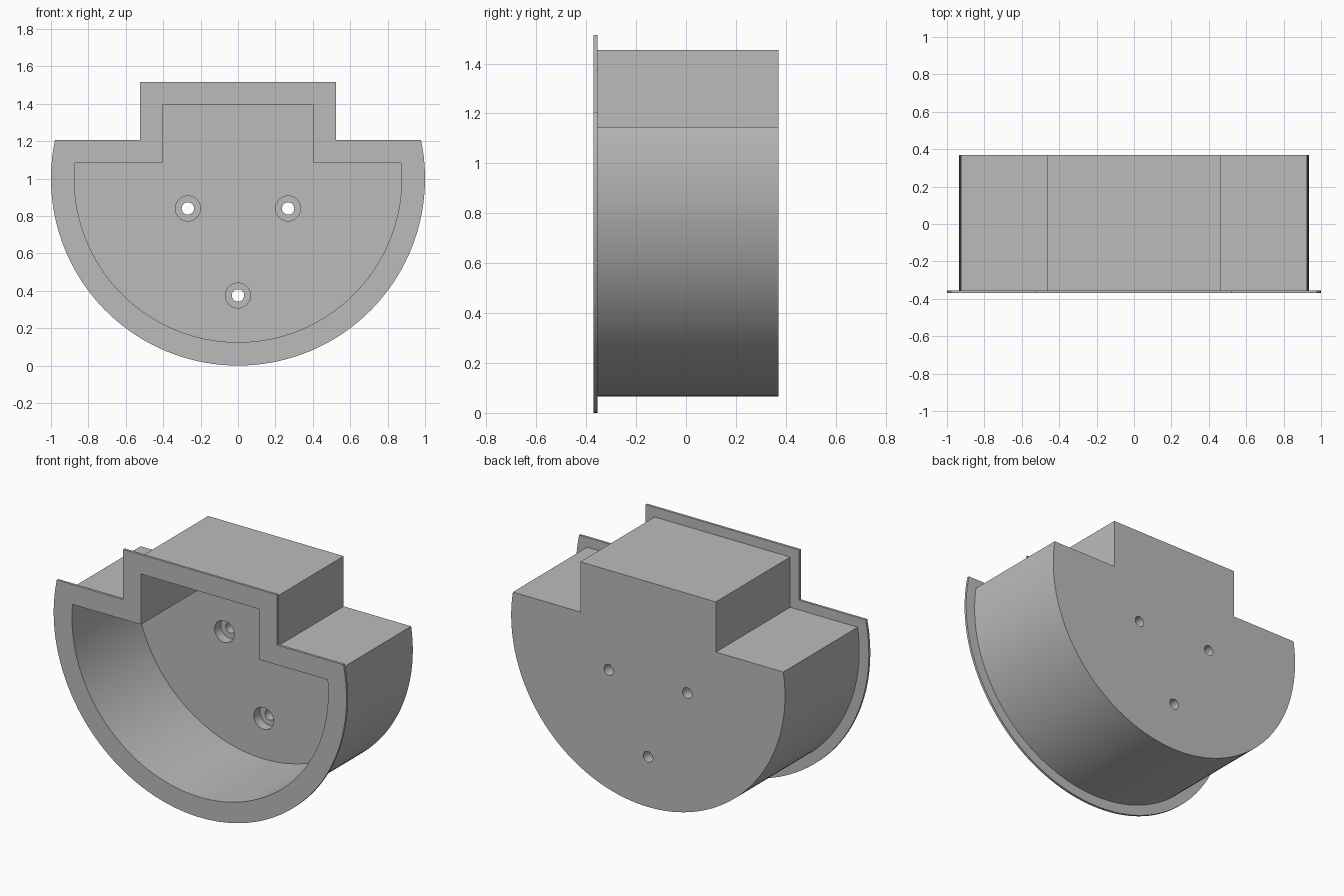
import bpy, bmesh, math

cube = bpy.data.objects.get("Cube")
if cube:
    bpy.data.objects.remove(cube, do_unlink=True)

FRONT, BACK, FLOOR = -0.37, 0.37, 0.25
ARC_STEPS = 80

grey = bpy.data.materials.new("plain grey")
grey.use_nodes = True
colour = (0.5, 0.5, 0.5, 1)
grey.diffuse_color = colour
grey.node_tree.nodes["Principled BSDF"].inputs["Base Color"].default_value = colour


def outline(radius, shelf, half_tab, top):
    """Round bowl cut off at the shelf, with a square tab on top."""
    start = math.asin((shelf - 1) / radius)
    sweep = math.pi + 2 * start
    pts = []
    for i in range(ARC_STEPS + 1):
        a = start - sweep * i / ARC_STEPS
        pts.append((radius * math.cos(a), 1 + radius * math.sin(a)))
    return pts + [(-half_tab, shelf), (-half_tab, top), (half_tab, top), (half_tab, shelf)]


def loft(bm, rings):
    """Join matching rings of vertices into a closed shell."""
    for a, b in zip(rings, rings[1:]):
        for i in range(len(a)):
            j = (i + 1) % len(a)
            bm.faces.new((a[i], a[j], b[j], b[i]))
    bm.faces.new(rings[0])
    bm.faces.new(rings[-1])


def make_object(name, bm):
    bmesh.ops.recalc_face_normals(bm, faces=bm.faces)
    mesh = bpy.data.meshes.new(name)
    bm.to_mesh(mesh)
    bm.free()
    mesh.materials.append(grey)
    obj = bpy.data.objects.new(name, mesh)
    bpy.context.collection.objects.link(obj)
    return obj


# Flanged box: cavity, front lip and outer walls in one shell
cavity = outline(0.875, 1.083, 0.403, 1.395)
body = outline(0.935, 1.145, 0.463, 1.455)
flange = outline(1.0, 1.205, 0.525, 1.515)
lip_back = FRONT + 0.015
bm = bmesh.new()
sections = [(cavity, FLOOR), (cavity, FRONT), (flange, FRONT),
            (flange, lip_back), (body, lip_back), (body, BACK)]
loft(bm, [[bm.verts.new((x, y, z)) for x, z in pts] for pts, y in sections])
housing = make_object("flanged_housing", bm)

# Stepped screw holes through the back wall
bm = bmesh.new()
for hx, hz in ((-0.268, 0.84), (0.268, 0.84), (0, 0.375)):
    rings = []
    for r, y in ((0.067, FLOOR - 0.05), (0.067, FLOOR + 0.06),
                 (0.033, FLOOR + 0.06), (0.033, BACK + 0.05)):
        angles = [math.tau * i / 32 for i in range(32)]
        rings.append([bm.verts.new((hx + r * math.cos(a), y, hz + r * math.sin(a)))
                      for a in angles])
    loft(bm, rings)
cutter = make_object("screw_hole_cutter", bm)
cutter.hide_render = True

bpy.ops.object.select_all(action="DESELECT")
housing.select_set(True)
bpy.context.view_layer.objects.active = housing
cut = housing.modifiers.new("screw_holes", "BOOLEAN")
cut.operation = "DIFFERENCE"
cut.solver = "EXACT"
cut.object = cutter
bpy.ops.object.modifier_apply(modifier=cut.name)
bpy.data.objects.remove(cutter, do_unlink=True)

bpy.ops.object.shade_smooth_by_angle(angle=math.radians(30))
